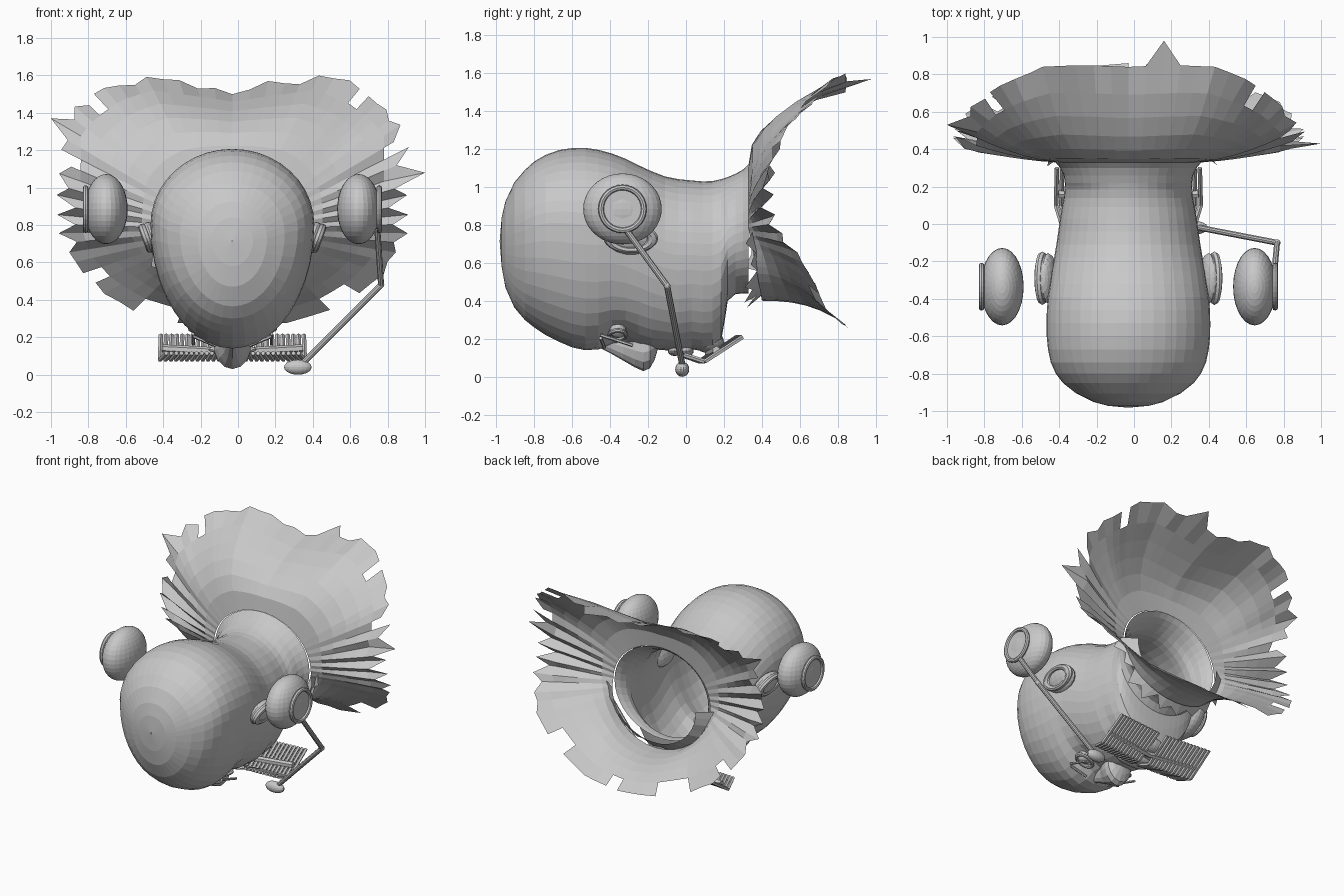
import bpy, bmesh, math, random
from mathutils import Vector, Matrix

if "Cube" in bpy.data.objects:
    bpy.data.objects.remove(bpy.data.objects["Cube"])

random.seed(4)
CX = -0.03                       # the head sits slightly left of centre
grey = bpy.data.materials.new("plain_grey")
grey.diffuse_color = (0.58, 0.58, 0.58, 1)
grey.use_nodes = True
grey.node_tree.nodes["Principled BSDF"].inputs["Base Color"].default_value = grey.diffuse_color


def finish(name, bm):
    me = bpy.data.meshes.new(name)
    bm.to_mesh(me)
    bm.free()
    me.materials.append(grey)
    ob = bpy.data.objects.new(name, me)
    bpy.context.collection.objects.link(ob)
    return ob


def skin(name, rings, caps=False, keep=lambda i, j: True):
    """Bridge closed rings of points into a surface."""
    bm = bmesh.new()
    vs = [[bm.verts.new(p) for p in r] for r in rings]
    n = len(vs[0])
    for i in range(len(vs) - 1):
        for j in range(n):
            if keep(i, j):
                k = (j + 1) % n
                bm.faces.new((vs[i][j], vs[i][k], vs[i + 1][k], vs[i + 1][j]))
    if caps:
        bm.faces.new(vs[0])
        bm.faces.new(vs[-1][::-1])
    bmesh.ops.remove_doubles(bm, verts=bm.verts, dist=0.0005)
    bmesh.ops.recalc_face_normals(bm, faces=bm.faces)
    return finish(name, bm)


def egg_ring(y, lo, hi, hw, split, n):
    """Egg-shaped section across y; split is the height share of the widest point."""
    zc = lo + (hi - lo) * split
    pts = []
    for j in range(n):
        a = 2 * math.pi * j / n
        c = math.cos(a)
        pts.append(Vector((CX + hw * math.sin(a), y, zc + c * ((hi - zc) if c > 0 else (zc - lo)))))
    return pts


def ball(name, c, r, rot=(0, 0, 0), u=20, v=12):
    bm = bmesh.new()
    bmesh.ops.create_uvsphere(bm, u_segments=u, v_segments=v, radius=1)
    ob = finish(name, bm)
    ob.location, ob.scale, ob.rotation_euler = c, r, rot
    return ob


def ring_tube(name, c, major, minor, rot, scale=(1, 1, 1)):
    rings = []
    for i in range(29):
        a = 2 * math.pi * i / 28
        rings.append([((major + minor * math.cos(b)) * math.cos(a), (major + minor * math.cos(b)) * math.sin(a),
                       minor * math.sin(b)) for b in (k * math.pi / 4 for k in range(8))])
    ob = skin(name, rings)
    ob.location, ob.rotation_euler, ob.scale = c, rot, scale
    return ob


def rods(name, segments, r, sides=8):
    """Straight rods (start, end) joined in one object."""
    bm = bmesh.new()
    for a, b in segments:
        a, b = Vector(a), Vector(b)
        d = b - a
        m = Matrix.Translation((a + b) / 2) @ d.to_track_quat('Z', 'Y').to_matrix().to_4x4()
        bmesh.ops.create_cone(bm, cap_ends=True, segments=sides, radius1=r, radius2=r,
                              depth=d.length, matrix=m)
    return finish(name, bm)


# Head and neck, crown towards -y and face down: y, low z, high z, half width, split
head = [(-.982, .71, .72, .001, .5), (-.972, .58, .84, .11, .55), (-.952, .47, .925, .185, .57),
        (-.905, .365, 1.025, .28, .59), (-.85, .30, 1.09, .35, .6), (-.8, .26, 1.135, .388, .61),
        (-.74, .22, 1.17, .415, .62), (-.67, .185, 1.195, .43, .62), (-.6, .155, 1.206, .437, .62),
        (-.53, .14, 1.207, .438, .62), (-.46, .145, 1.196, .436, .62), (-.39, .165, 1.177, .43, .62),
        (-.32, .17, 1.15, .42, .61), (-.25, .16, 1.115, .41, .6), (-.18, .145, 1.083, .397, .58),
        (-.11, .14, 1.056, .385, .56), (-.04, .13, 1.042, .375, .56), (.03, .145, 1.035, .365, .56),
        (.09, .135, 1.03, .355, .56), (.14, .14, 1.032, .345, .56), (.185, .19, 1.042, .342, .55),
        (.205, .3, 1.048, .34, .53), (.22, .4, 1.053, .34, .5), (.26, .435, 1.07, .346, .5),
        (.3, .44, 1.092, .365, .5), (.33, .44, 1.12, .39, .5)]
rings = [egg_ring(*s, 40) for s in head]
for ring in rings:               # eye sockets
    for p in ring:
        if p.z < .5:
            d = ((abs(p.x - CX) - .17) / .09) ** 2 + ((p.y + .36) / .07) ** 2
            p.z += .045 * math.exp(-d)
skin("head_and_neck", rings)

# Nose
skin("nose", [egg_ring(y, lo, .24, hw, .6, 14) for y, lo, hw in
              [(-.46, .155, .03), (-.4, .125, .04), (-.33, .085, .055), (-.27, .05, .085),
               (-.225, .03, .1), (-.19, .045, .1), (-.165, .09, .08), (-.15, .14, .04)]], True)

# Lips and chin
ball("upper_lip", (CX, -.06, .135), (.13, .035, .025))
ball("lower_lip", (CX, .0, .135), (.12, .04, .03))
ball("chin", (CX, .12, .185), (.12, .08, .06))

# Flared shoulders: rim of the torn edge from top to bottom (half width, y, z)
rim = [(0, .84, 1.51), (.24, .85, 1.55), (.47, .84, 1.59), (.66, .75, 1.53), (.79, .66, 1.44),
       (.89, .54, 1.34), (.89, .47, 1.16), (.89, .43, 1.0), (.88, .43, .87), (.88, .49, .75),
       (.85, .61, .62), (.73, .69, .47), (.54, .74, .35), (.24, .84, .275), (0, .86, .26)]
N, LEVELS = 72, 6


def rim_at(t):
    i = min(int(t), len(rim) - 2)
    return Vector(rim[i]).lerp(Vector(rim[i + 1]), t - i)


shoulders = [[] for _ in range(LEVELS + 1)]
for j in range(N):
    side = 1 if j <= N / 2 else -1
    h = j if side > 0 else N - j
    p = rim_at(h / (N / 2) * (len(rim) - 1))
    p.x = CX + side * p.x
    a = math.atan2(p.x - CX, p.z - .776)
    up, down = max(0, math.cos(a)), max(0, -math.cos(a))
    grow = 1 + .09 * down                              # chest starts outside the neck
    neck = Vector((CX + .4 * grow * math.sin(a), .33 + .07 * down, .776 + .344 * grow * math.cos(a)))
    radial = 1 - .25 * up + 1.5 * down
    axial = 1 + .9 * up
    flat = max(0, 1 - abs(math.cos(a) - .15) * 2.2)    # folds only at the sides
    jag = random.uniform(-.03, .05) + (.05 if j % 2 else -.04) * (.4 + 2 * flat)
    fold = (.035 if j % 2 else -.035) * flat
    for i in range(LEVELS + 1):
        s = i / LEVELS
        f = s ** radial
        if i == LEVELS:
            f += jag
        q = neck.lerp(p, f)
        q.y = neck.y + (p.y - neck.y) * s ** axial + fold * s
        shoulders[i].append(q)
# longer torn spikes
for x, y, z in ((1, .43, 1.08), (-1, .53, 1.37), (.16, .98, 1.57)):
    k = min(range(N), key=lambda m: (shoulders[-1][m] - Vector((x, y, z))).length)
    shoulders[-1][k] = Vector((x, y, z))
notch = {j for j in range(6, N - 6) if random.random() < .1}
skin("flared_shoulders", shoulders, keep=lambda i, j: i < LEVELS - 1 or j not in notch)

# Short torn flaps round the sides and throat
inner, outer = [], []
M = 40
for j in range(M):
    a = 2 * math.pi * j / M
    w = random.uniform(-.02, .02) + (.02 if j % 2 else -.02)
    inner.append((CX + .345 * math.sin(a), .42, .768 + .32 * math.cos(a)))
    outer.append((CX + (.45 + w) * math.sin(a), .345 - w, .768 + (.385 + w) * math.cos(a)))
skin("torn_neck_flaps", [inner, outer], keep=lambda i, j: 10 <= j < 30)

# Moustache: a row of bent bristles with a cross band
bristles = []
for side in (-1, 1):
    for k in range(13):
        d = .03 + .0285 * k
        root = (CX + side * d * .95, -.03 + .02 * k / 12, .115)
        bend = (CX + side * (d + .015), .07 + .03 * k / 12, .08)
        tip = (CX + side * (d + .01), .30 - .03 * (12 - k) / 12, .21)
        bristles += [(root, bend), (bend, tip)]
rods("moustache_bristles", bristles, .0125, 5)
for side in (-1, 1):
    rods("moustache_band", [((CX, .12, .12), (CX + side * .375, .16, .14))], .022, 6)

for side, tag in ((-1, "left"), (1, "right")):
    X = lambda d: CX + side * d
    # Eyes, lids and brows
    ball(tag + "_eye", (X(.165), -.36, .25), (.055, .045, .045), u=14, v=8)
    ring_tube(tag + "_eyelid", (X(.165), -.36, .222), .058, .013, (0, side * -.35, 0), (1.1, .75, 1))
    rods(tag + "_brow", [((X(.09), -.43, .155), (X(.21), -.45, .205)),
                         ((X(.21), -.45, .22), (X(.21), -.28, .165))], .009, 6)
    # Ear with a raised rim
    ball(tag + "_ear", (X(.43), -.29, .73), (.045, .135, .09), (0, side * .35, 0), 16, 10)
    ring_tube(tag + "_ear_rim", (X(.46), -.29, .73), .08, .022, (0, math.pi / 2 + side * .35, 0),
              (.8, 1.4, 1))
    # Headphone cup, outer ring and plate
    ball(tag + "_ear_cup", (X(.675), -.335, .885), (.115, .207, .187), u=28, v=18)
    ring_tube(tag + "_cup_ring", (X(.785), -.335, .885), .113, .015, (0, math.pi / 2, 0))
    rods(tag + "_cup_plate", [((X(.73), -.335, .885), (X(.785), -.335, .885))], .102, 28)

# Microphone boom and tip
elbow = (.765, -.1, .48)
rods("microphone_boom", [((.745, -.315, .775), elbow), (elbow, (.35, -.02, .065))], .0165, 10)
ball("boom_elbow", elbow, (.018, .018, .018), u=10, v=6)
ball("microphone_tip", (.32, -.02, .04), (.075, .037, .04), u=18, v=10)
